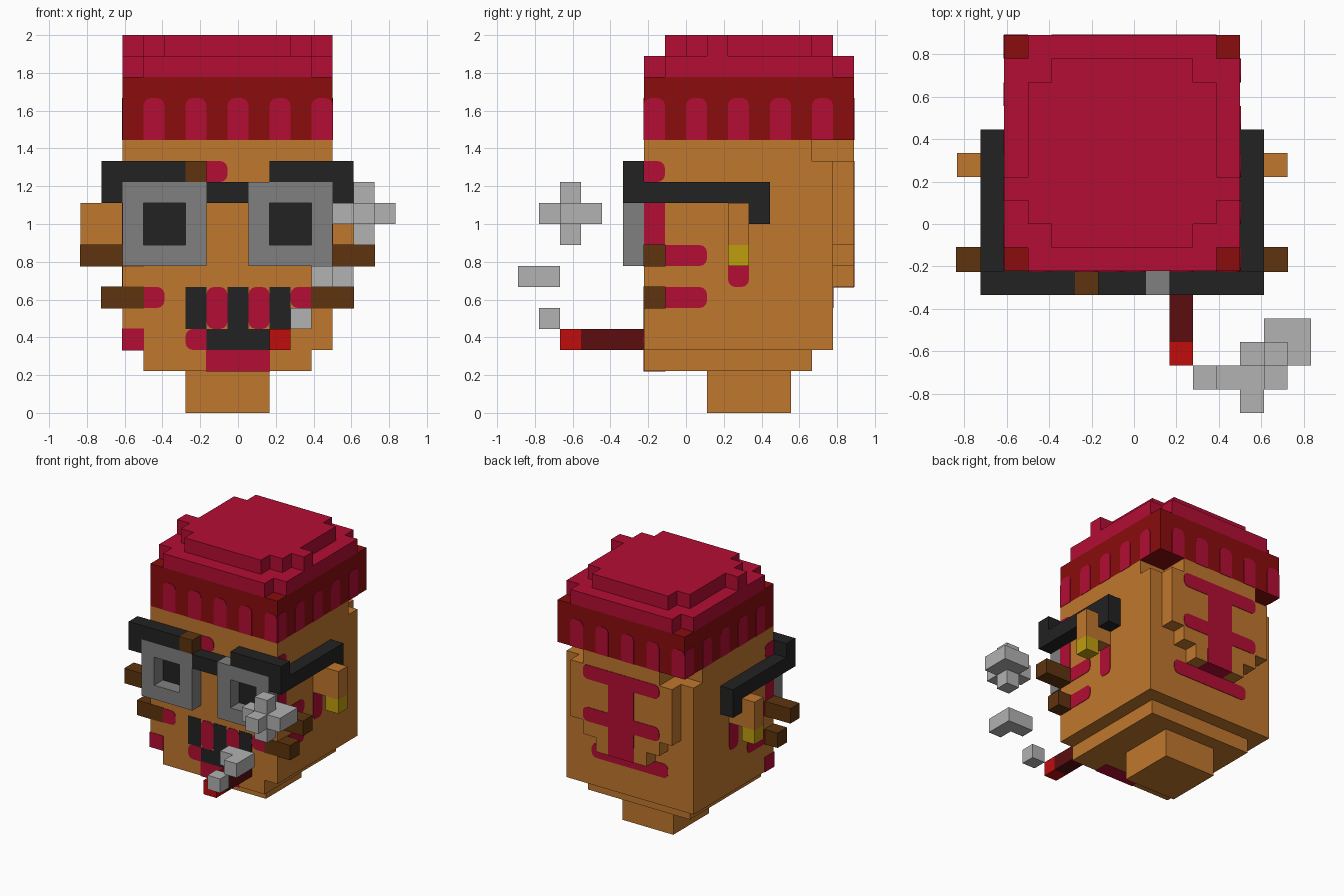
import bpy, bmesh, math
from mathutils import Vector

cube = bpy.data.objects.get("Cube")
if cube:
    bpy.data.objects.remove(cube, do_unlink=True)

U = 1 / 9        # size of one block
SKIN_GAP = 0.03  # thickness of painted plates, in blocks


def material(name, hex_code):
    def lin(c):
        return c / 12.92 if c <= 0.04045 else ((c + 0.055) / 1.055) ** 2.4
    col = [lin(int(hex_code[i:i + 2], 16) / 255) for i in (0, 2, 4)] + [1]
    m = bpy.data.materials.new(name)
    m.use_nodes = True
    m.diffuse_color = col
    m.node_tree.nodes["Principled BSDF"].inputs["Base Color"].default_value = col
    return m


TAN = material("tan_skin", "C0772D")
CRIMSON = material("crimson", "B30D34")
DARK_RED = material("dark_red", "8A0C0D")
BLACK = material("black", "222222")
GREY = material("mid_grey", "808080")
SMOKE = material("light_grey", "B2B2B2")
BROWN = material("brown", "5E340E")
MAROON = material("maroon", "5C0D0F")
EMBER = material("bright_red", "C00C0C")
GOLD = material("gold", "BF9D0E")


def place(i, j, k):
    """Block coordinates to model space."""
    return Vector((i - 7.5, j - 8, k)) * U


def finish(bm, name, mat):
    bmesh.ops.recalc_face_normals(bm, faces=bm.faces)
    me = bpy.data.meshes.new(name)
    bm.to_mesh(me)
    bm.free()
    me.materials.append(mat)
    ob = bpy.data.objects.new(name, me)
    bpy.context.collection.objects.link(ob)
    return ob


def blocks(name, mat, boxes, mirror=False, grow=0.0):
    """Boxes given as x0, x1, y0, y1, z0, z1 in blocks."""
    bm = bmesh.new()
    if mirror:
        boxes = boxes + [(14 - b[1], 14 - b[0], *b[2:]) for b in boxes]
    for x0, x1, y0, y1, z0, z1 in boxes:
        lo = place(x0 - grow, y0 - grow, z0 - grow)
        hi = place(x1 + grow, y1 + grow, z1 + grow)
        verts = bmesh.ops.create_cube(bm, size=1)["verts"]
        for v in verts:
            v.co = Vector((lo[a] if v.co[a] < 0 else hi[a] for a in range(3)))
    return finish(bm, name, mat)


def outline(u0, u1, k0, k1, rounded):
    """Rectangle whose flagged corners (BL, BR, TR, TL) are rounded."""
    r, pts = 0.35, []
    spots = [(u0, k0, 1, 1), (u1, k0, -1, 1), (u1, k1, -1, -1), (u0, k1, 1, -1)]
    for n, (u, k, du, dk) in enumerate(spots):
        if rounded[n] == "0":
            pts.append((u, k))
            continue
        for s in range(4):
            a = math.pi + n * math.pi / 2 + s * math.pi / 6
            pts.append((u + du * r + r * math.cos(a), k + dk * r + r * math.sin(a)))
    return pts


def paint(name, mat, marks):
    """Thin plates given as axis, plane, direction, u0, u1, z0, z1, corners."""
    bm = bmesh.new()
    for axis, plane, sign, u0, u1, k0, k1, rounded in marks:
        rings = []
        for d in (0, SKIN_GAP * sign):
            rings.append([bm.verts.new(place(u, plane + d, k) if axis == "y"
                                       else place(plane + d, u, k))
                          for u, k in outline(u0, u1, k0, k1, rounded)])
        a, b = rings
        bm.faces.new(a)
        bm.faces.new(b)
        for n in range(len(a)):
            m = (n + 1) % len(a)
            bm.faces.new((a[n], a[m], b[m], b[n]))
    return finish(bm, name, mat)


def front(*m):
    return ("y", 6, -1, *m)


def both_sides(*m):
    return [("x", 12, 1, *m), ("x", 2, -1, *m)]


# Head, jaw and neck
blocks("neck", TAN, [(5, 9, 9, 13, 0, 2)])
blocks("jaw", TAN, [(3, 11, 6, 14, 2, 3)])
blocks("head", TAN, [(2, 12, 6, 15, 3, 12), (2, 12, 6, 14, 12, 13), (4, 10, 14, 15, 12, 13)])
blocks("back_panel", TAN, [(4, 10, 15, 16, 12, 13), (3, 11, 15, 16, 8, 12),
                           (4, 10, 15, 16, 7, 8), (5, 9, 15, 16, 6, 7)])

# Ears and earrings
blocks("ears", TAN, [(12, 14, 10, 11, 8, 10)], mirror=True)
blocks("earrings", GOLD, [(13, 14, 10, 11, 7, 8)], mirror=True)

# Cap: band and stepped crown
blocks("cap_band", DARK_RED, [(2, 12, 6, 16, 13, 16)])
blocks("cap_lower_crown", CRIMSON, [(2, 12, 7, 15, 16, 17), (3, 11, 6, 7, 16, 17),
                                    (3, 11, 15, 16, 16, 17)])
blocks("cap_upper_crown", CRIMSON, [(4, 10, 7, 8, 17, 18), (3, 11, 8, 9, 17, 18),
                                    (2, 12, 9, 10, 17, 18), (3, 11, 10, 14, 17, 18),
                                    (4, 10, 14, 15, 17, 18)])
# Checkered rib marks run around the band
ribs = []
for n in range(5):
    a = 2 + 2 * n
    tail = (13, 15, "0011")
    ribs += [("y", 6, -1, a + 1, a + 2, *tail), ("y", 16, 1, a, a + 1, *tail),
             ("x", 12, 1, a + 4, a + 5, *tail), ("x", 2, -1, a + 5, a + 6, *tail)]
paint("cap_ribs", CRIMSON, ribs)

# Glasses
blocks("lens_rims", GREY, [(8, 9, 5, 6, 7, 11), (11, 12, 5, 6, 7, 11),
                           (9, 11, 5, 6, 7, 8), (9, 11, 5, 6, 10, 11)], mirror=True)
blocks("glasses_brow", BLACK, [(1, 5, 5, 6, 11, 12), (9, 13, 5, 6, 11, 12)])
blocks("glasses_patch", BROWN, [(5, 6, 5, 6, 11, 12)])
blocks("glasses_bridge", BLACK, [(6, 8, 5, 6, 10, 11)])
blocks("glasses_arms", BLACK, [(12, 13, 5, 12, 10, 11), (12, 13, 11, 12, 9, 10)], mirror=True)
paint("pupils", BLACK, [front(3, 5, 8, 10, "0000"), front(9, 11, 8, 10, "0000")])

# Whiskers
blocks("whiskers", BROWN, [(11, 14, 6, 7, 7, 8), (11, 13, 6, 7, 5, 6)], mirror=True,
       grow=SKIN_GAP)

# Mouth
paint("mouth", BLACK, [front(6, 9, 3, 4, "0000"), front(5, 6, 4, 6, "0000"),
                       front(7, 8, 4, 6, "0000"), front(9, 10, 4, 6, "0000")])
paint("teeth_gaps", CRIMSON, [front(6, 7, 4, 6, "1111"), front(8, 9, 4, 6, "1111"),
                              front(5, 6, 3, 4, "1001"), front(9, 10, 3, 4, "0110")])
blocks("lower_lip", CRIMSON, [(6, 9, 6, 7, 2, 3)], grow=SKIN_GAP)
blocks("jaw_mark", CRIMSON, [(2, 3, 6, 7, 3, 4)], grow=SKIN_GAP)

# Face paint on the front and the sides
paint("front_marks", CRIMSON, [front(3, 4, 5, 6, "0110"), front(10, 11, 5, 6, "1001"),
                               front(6, 7, 11, 12, "0110")])
paint("side_marks", CRIMSON,
      both_sides(6, 7, 11, 12, "0110") + both_sides(6, 7, 8, 10, "0000")
      + both_sides(7, 9, 7, 8, "0110") + both_sides(7, 9, 5, 6, "0110")
      + both_sides(10, 11, 6, 8, "1100"))

# Back emblem: a spine with cross bars
paint("back_marks", CRIMSON, [("y", 16, 1, 6, 8, 6, 12, "0000"),
                              ("y", 16, 1, 4, 6, 11, 12, "1001"),
                              ("y", 16, 1, 8, 10, 11, 12, "0110"),
                              ("y", 16, 1, 4, 6, 8, 9, "1001"),
                              ("y", 16, 1, 8, 10, 8, 9, "0110"),
                              ("y", 15, 1, 4, 10, 5, 6, "1111")])
blocks("back_mark_underside", CRIMSON, [(6, 8, 15, 16, 6, 7)], grow=SKIN_GAP / 2)

# Cigar and drifting smoke
blocks("cigar", MAROON, [(9, 10, 3, 6, 3, 4)])
blocks("cigar_ember", EMBER, [(9, 10, 2, 3, 3, 4)])
blocks("smoke_small", SMOKE, [(10, 11, 1, 2, 4, 5)])
blocks("smoke_middle", SMOKE, [(11, 13, 1, 2, 6, 7), (12, 13, 0, 1, 6, 7)])
blocks("smoke_large", SMOKE, [(12, 15, 2, 3, 9, 10), (13, 14, 1, 2, 9, 10),
                              (13, 15, 3, 4, 9, 10), (13, 14, 2, 3, 8, 9),
                              (13, 14, 2, 3, 10, 11)])
